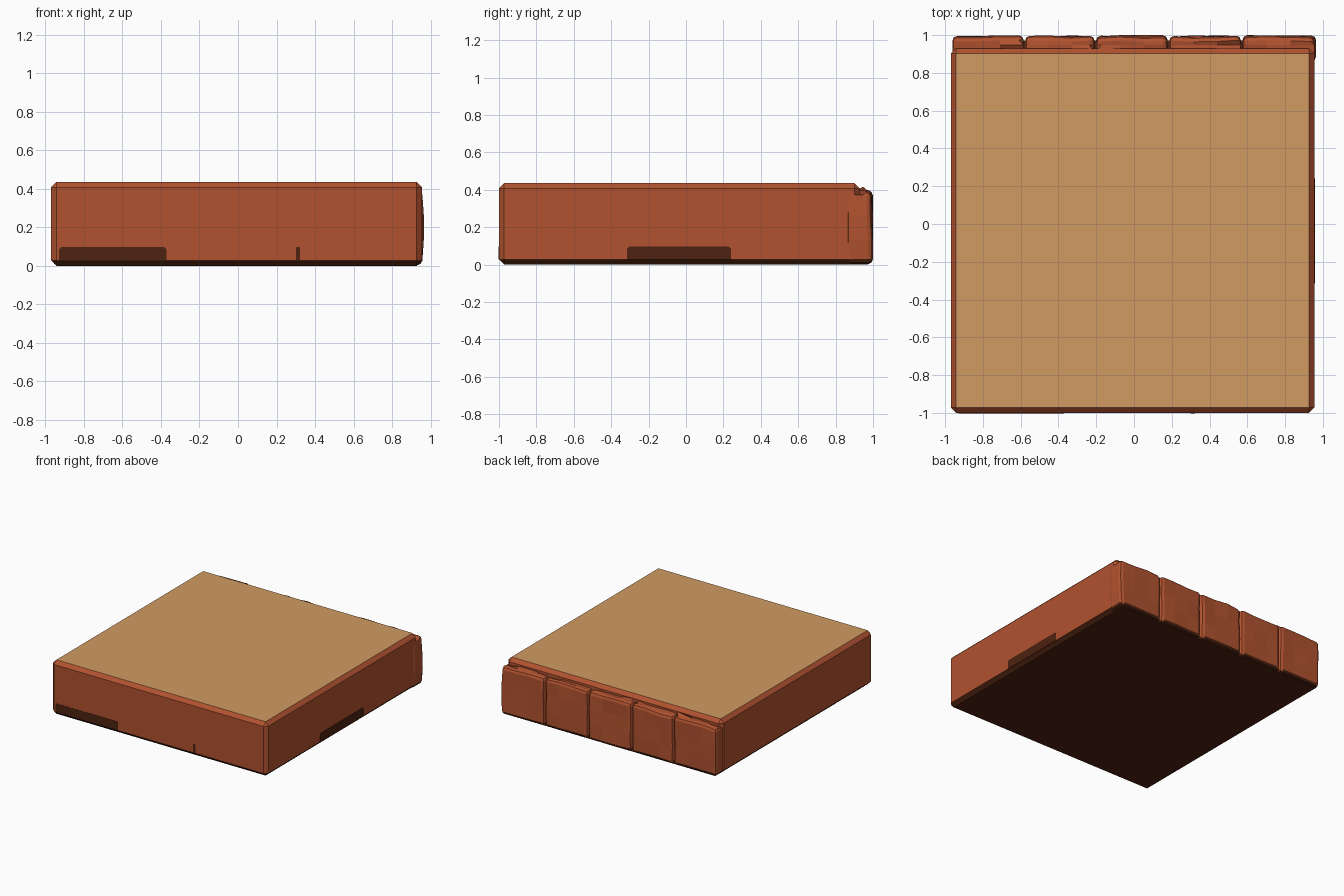
import bpy, bmesh, random
from mathutils import Vector

if "Cube" in bpy.data.objects:
    bpy.data.objects.remove(bpy.data.objects["Cube"])

random.seed(4)


def mat(name, col):
    m = bpy.data.materials.new(name)
    m.diffuse_color = (*col, 1)
    m.use_nodes = True
    m.node_tree.nodes["Principled BSDF"].inputs["Base Color"].default_value = m.diffuse_color
    return m


CLAY = mat("clay orange", (0.44, 0.085, 0.029))
TAN = mat("tan top", (0.64, 0.325, 0.125))
DARK = mat("dark brown", (0.075, 0.016, 0.005))
MATS = [CLAY, TAN, DARK]


def box_bm(lo, hi):
    bm = bmesh.new()
    bmesh.ops.create_cube(bm, size=1)
    lo, hi = Vector(lo), Vector(hi)
    for v in bm.verts:
        v.co = Vector([(lo[i] + hi[i]) / 2 + v.co[i] * (hi[i] - lo[i]) for i in range(3)])
    return bm


def bevel_sharp(bm, width, segments=1):
    edges = [e for e in bm.edges if e.calc_face_angle(0) > 0.8]
    bmesh.ops.bevel(bm, geom=edges, offset=width, segments=segments,
                    affect='EDGES', profile=0.5, clamp_overlap=True)
    bm.normal_update()


def finish(bm, name, rule):
    for f in bm.faces:
        f.material_index = rule(f)
    me = bpy.data.meshes.new(name)
    bm.to_mesh(me)
    bm.free()
    for m in MATS:
        me.materials.append(m)
    ob = bpy.data.objects.new(name, me)
    bpy.context.collection.objects.link(ob)
    return ob


# main slab: tan top, clay sides and rim, dark underside
bm = box_bm((-0.97, -1, 0), (0.955, 0.93, 0.435))
bevel_sharp(bm, 0.028)


def slab_rule(f):
    if f.normal.z > 0.95:
        return 1
    return 2 if f.normal.z < -0.3 else 0


finish(bm, "slab", slab_rule)

# dark underside strip that carries the back bricks
finish(box_bm((-0.94, 0.88, 0), (0.93, 0.972, 0.028)), "brick_ledge", lambda f: 2)

# row of worn bricks along the back
joints = [-0.962, -0.58, -0.205, 0.182, 0.57, 0.955]
for i, (x0, x1) in enumerate(zip(joints, joints[1:])):
    g0 = 0 if i == 0 else 0.004
    g1 = 0 if i == 4 else 0.004
    lo, hi = Vector((x0 + g0, 0.86, 0.003)), Vector((x1 - g1, 0.99, 0.393))
    bm = box_bm(lo, hi)
    bmesh.ops.subdivide_edges(bm, edges=bm.edges[:], cuts=2, use_grid_fill=True)
    mid, half = (lo + hi) / 2, (hi - lo) / 2
    for v in bm.verts:
        t = [(v.co[k] - mid[k]) / half[k] for k in range(3)]
        if abs(t[2]) < 0.5 and t[0] > 0.9 and i == 4:
            v.co.x += 0.009                      # swollen right end
        if t[1] > 0.9:
            v.co.y += random.uniform(0, 0.01)    # uneven back face
        if t[2] > 0.9:
            v.co.z += random.uniform(-0.006, 0.006)
    bevel_sharp(bm, 0.026, 2)
    finish(bm, f"brick_{i + 1}", lambda f: 2 if f.normal.z < -0.35 else 0)


# dark stains along the bottom edge, as thin plates with clipped top corners
def stain(name, a, b, side):
    c = min(0.012, (b - a) / 4)
    prof = [(a, 0.026), (b, 0.026), (b, 0.098 - c), (b - c, 0.098), (a + c, 0.098), (a, 0.098 - c)]
    bm = bmesh.new()
    if side == "front":
        pts, out = [(u, -0.999, z) for u, z in prof], Vector((0, -0.003, 0))
    else:
        pts, out = [(0.954, u, z) for u, z in prof], Vector((0.003, 0, 0))
    face = bm.faces.new([bm.verts.new(p) for p in pts])
    ext = bmesh.ops.extrude_face_region(bm, geom=[face])
    for v in ext["geom"]:
        if isinstance(v, bmesh.types.BMVert):
            v.co += out
    bmesh.ops.recalc_face_normals(bm, faces=bm.faces[:])
    finish(bm, name, lambda f: 2)


stain("front_stain_wide", -0.93, -0.37, "front")
stain("front_stain_small", 0.30, 0.322, "front")
stain("right_stain", -0.315, 0.24, "right")
